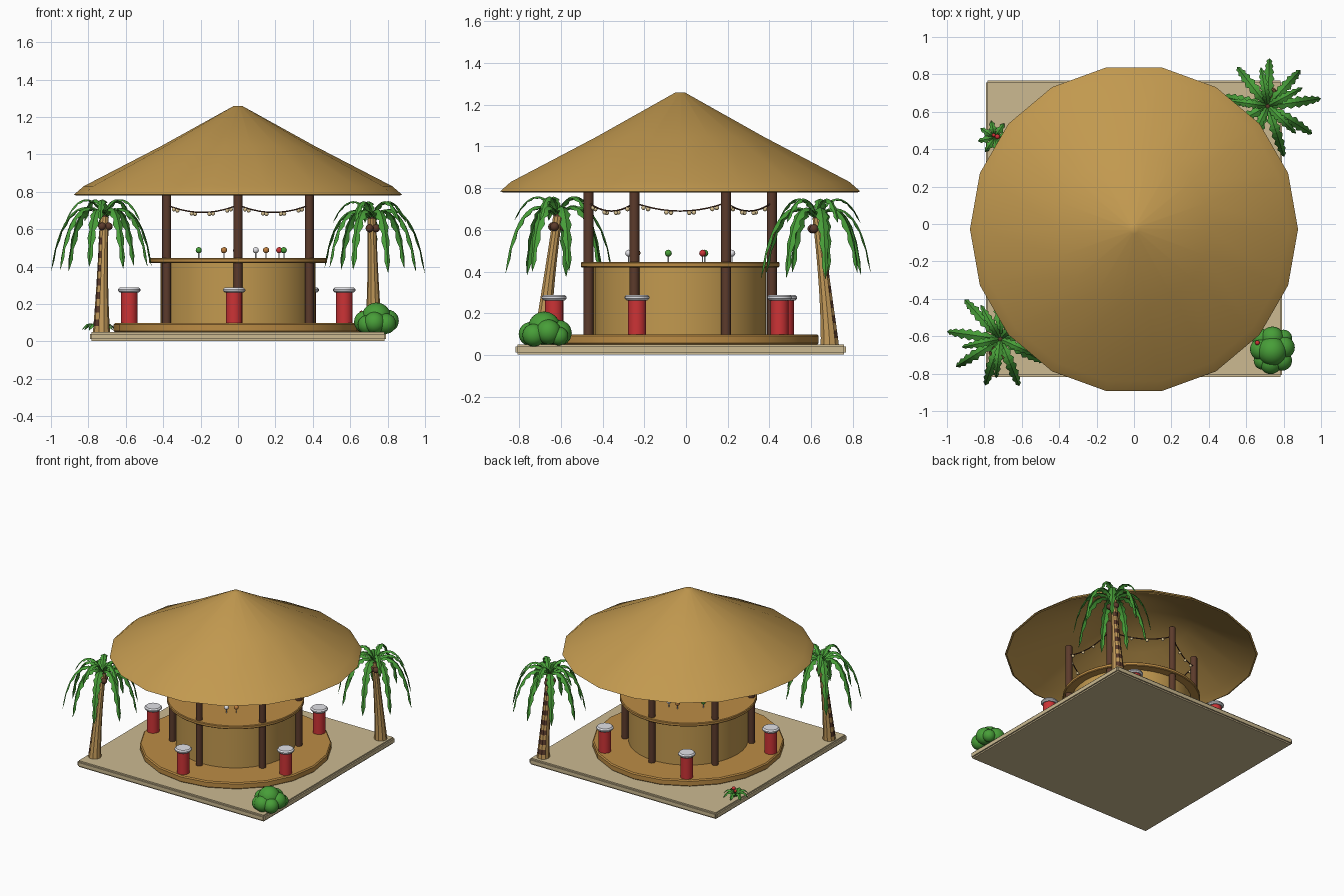
import bpy, bmesh, math, random
from mathutils import Vector

if "Cube" in bpy.data.objects:
    bpy.data.objects.remove(bpy.data.objects["Cube"])

random.seed(4)
CY = -0.028  # hut centre in y


def mat(name, *srgb):
    m = bpy.data.materials.new(name)
    m.diffuse_color = [((c + .055) / 1.055) ** 2.4 for c in srgb] + [1]
    m.use_nodes = True
    m.node_tree.nodes["Principled BSDF"].inputs["Base Color"].default_value = m.diffuse_color
    return m


SAND = mat("sand", .80, .73, .57)
STRAW = mat("straw", .76, .60, .31)
WOOD = mat("deck_wood", .74, .55, .27)
DARK = mat("dark_wood", .36, .23, .17)
RED = mat("red", .80, .20, .21)
WHITE = mat("white", .90, .90, .92)
GREEN = mat("leaf_green", .28, .62, .22)
BARK = mat("palm_bark", .76, .60, .35)
ORANGE = mat("orange", .75, .50, .25)
CREAM = mat("bulb_cream", .86, .77, .58)


def finish(name, bm, mats, smooth=35):
    me = bpy.data.meshes.new(name)
    bm.to_mesh(me)
    bm.free()
    for m in mats:
        me.materials.append(m)
    if smooth:
        me.shade_smooth()
        me.set_sharp_from_angle(angle=math.radians(smooth))
    ob = bpy.data.objects.new(name, me)
    bpy.context.collection.objects.link(ob)
    return ob


def lathe(name, profile, sides, mat_, x=0, y=CY, closed=False):
    """Revolve (radius, z) points about a vertical axis."""
    bm = bmesh.new()
    rings = [[bm.verts.new((x + r * math.cos(2 * math.pi * k / sides),
                            y + r * math.sin(2 * math.pi * k / sides), z))
              for k in range(sides)] for r, z in profile]
    pairs = list(zip(rings, rings[1:])) + ([(rings[-1], rings[0])] if closed else [])
    for a, b in pairs:
        for k in range(sides):
            j = (k + 1) % sides
            bm.faces.new((a[k], a[j], b[j], b[k]))
    bmesh.ops.remove_doubles(bm, verts=bm.verts, dist=1e-5)
    bmesh.ops.recalc_face_normals(bm, faces=bm.faces)
    return finish(name, bm, [mat_])


def disc(name, r, z0, z1, sides, mat_, x=0, y=CY, b=.005):
    return lathe(name, [(0, z0), (r - b, z0), (r, z0 + b), (r, z1 - b), (r - b, z1), (0, z1)],
                 sides, mat_, x, y)


def balls(name, places, mat_, sub=2):
    """Several spheres (x, y, z, radius) in one object."""
    bm = bmesh.new()
    for x, y, z, r in places:
        vs = bmesh.ops.create_icosphere(bm, subdivisions=sub, radius=r)["verts"]
        bmesh.ops.translate(bm, verts=vs, vec=(x, y, z))
    return finish(name, bm, [mat_], 60)


def bezier(p, t):
    k = ((1 - t) ** 3, 3 * t * (1 - t) ** 2, 3 * t * t * (1 - t), t ** 3)
    return sum((Vector(q) * w for q, w in zip(p, k)), Vector(p[0]) * 0)


def add_frond(bm, origin, ang, path, width, n=14):
    """Folded leaf with saw-tooth edges along an arching path of (reach, height)."""
    out = Vector((math.cos(ang), math.sin(ang), 0))
    side = Vector((-out.y, out.x, 0))
    rows = []
    for i in range(n + 1):
        t = i / n
        p = bezier(path, t)
        d = (bezier(path, min(1, t + .02)) - bezier(path, max(0, t - .02))).normalized()
        normal = out * -d.y + Vector((0, 0, d.x))
        mid = Vector(origin) + out * p.x + Vector((0, 0, p.y))
        w = width * (.25 + .75 * math.sin(math.pi * min(1, t * .8 + .15))) * (1 if i % 2 else .6)
        w = .001 if i == n else w
        rows.append([bm.verts.new(mid + side * s * w - normal * abs(s) * w * .45) for s in (-1, 0, 1)])
    for a, b in zip(rows, rows[1:]):
        for k in (0, 1):
            bm.faces.new((a[k], b[k], b[k + 1], a[k + 1]))


# sand base
bm = bmesh.new()
vs = bmesh.ops.create_cube(bm, size=1)["verts"]
bmesh.ops.scale(bm, verts=vs, vec=(1.585, 1.585, .048))
bmesh.ops.translate(bm, verts=vs, vec=(0, -.025, .026))
bmesh.ops.bevel(bm, geom=bm.edges[:], offset=.01, segments=2, affect='EDGES')
finish("sand_base", bm, [SAND])

# deck, bar wall, counter, thatched roof
disc("deck", .665, .048, .098, 20, WOOD, b=.008)
disc("bar_wall", .415, .09, .43, 36, STRAW)
disc("counter_top", .477, .42, .446, 36, WOOD)
lathe("thatched_roof", [(.865, .78), (.877, .785), (.825, .83), (.41, 1.045), (.025, 1.258), (0, 1.26),
                        (0, 1.245), (.41, 1.03), (.815, .817)], 18, STRAW, closed=True)

# six posts with string lights hung between them
corners = [(.44 * math.cos(math.radians(a)), CY + .44 * math.sin(math.radians(a)))
           for a in range(30, 390, 60)]
bulbs = []
for i, (x, y) in enumerate(corners):
    disc(f"post_{i + 1}", .024, .09, .80, 12, DARK, x, y, .002)
    x2, y2 = corners[(i + 1) % 6]

    def hang(t):
        return (x + (x2 - x) * t, y + (y2 - y) * t, .73 - .16 * t * (1 - t))
    cu = bpy.data.curves.new(f"light_wire_{i + 1}", 'CURVE')
    cu.dimensions = '3D'
    cu.bevel_depth, cu.bevel_resolution = .004, 1
    sp = cu.splines.new('POLY')
    sp.points.add(10)
    for k, pt in enumerate(sp.points):
        pt.co = (*hang(k / 10), 1)
    cu.materials.append(DARK)
    bpy.context.collection.objects.link(bpy.data.objects.new(f"light_wire_{i + 1}", cu))
    for t in (.1, .35, .6, .85):
        bx, by, bz = hang(t)
        bulbs.append((bx, by, bz - .01, .011))
balls("light_bulbs", bulbs, CREAM)

# fruit garnishes on thin sticks standing on the counter
fruit = {"lime": (GREEN, [(.245, -.085), (-.21, .09)]), "cherry": (RED, [(.22, .08)]),
         "orange": (ORANGE, [(.15, -.235), (-.075, .21)]), "ice": (WHITE, [(.095, -.275), (-.01, .22)])}
for name, (m, spots) in fruit.items():
    balls(f"{name}_garnish", [(x, y, .488, .017) for x, y in spots], m)
    for i, (x, y) in enumerate(spots):
        disc(f"{name}_stick_{i + 1}", .003, .44, .48, 6, WHITE, x, y, .001)

# five bar stools
for i in range(5):
    a = math.radians(-92 + 72 * i)
    x, y = .605 * math.cos(a), CY + .605 * math.sin(a)
    disc(f"stool_{i + 1}", .044, .09, .27, 20, RED, x, y, .003)
    disc(f"stool_seat_{i + 1}", .06, .262, .288, 20, WHITE, x, y, .009)


# palms: curved trunk with dark bark patches on one side, coconuts, fronds
LOW = [(0, 0), (.12, .13), (.25, .02), (.287, -.29)]
HIGH = [(0, 0), (.05, .13), (.15, .13), (.21, -.02)]


def palm(tag, base, top, first, patch_dir):
    bm = bmesh.new()
    n, sides = 17, 10
    rings = []
    for i in range(n + 1):
        t = i / n
        c = Vector((base[0] + (top[0] - base[0]) * t ** 1.4, base[1] + (top[1] - base[1]) * t ** 1.2,
                    .045 + (top[2] - .045) * t))
        r = .024 + .022 * (1 - t) ** 2
        rings.append([bm.verts.new(c + Vector((r * math.cos(k * math.tau / sides),
                                               r * math.sin(k * math.tau / sides), 0))) for k in range(sides)])
    for i in range(n):
        for k in range(sides):
            j = (k + 1) % sides
            f = bm.faces.new((rings[i][k], rings[i][j], rings[i + 1][j], rings[i + 1][k]))
            f.normal_update()
            f.material_index = int(i % 2 == 1 and f.normal.dot(Vector(patch_dir)) > .5)
    bm.faces.new(rings[-1])
    finish(f"{tag}_trunk", bm, [BARK, DARK])
    balls(f"{tag}_coconuts", [(top[0] + .028 * math.cos(a), top[1] + .028 * math.sin(a), top[2] - .05, .022)
                              for a in (-.6, -2.0, 1.6)], DARK)
    balls(f"{tag}_heart", [(*top, .022)], DARK)
    bm = bmesh.new()
    for k in range(9):
        s = 1 if k == 0 else random.uniform(.88, 1.0)
        add_frond(bm, top, math.radians(first + 40 * k), [(r * s, z * s) for r, z in LOW], .032)
    for k in range(5):
        add_frond(bm, top, math.radians(first + 20 + 72 * k), HIGH, .026)
    finish(f"{tag}_fronds", bm, [GREEN], 0)


palm("back_palm", (.725, .69), (.715, .63, .655), 8, (.2, .98, 0))
palm("front_palm", (-.73, -.69), (-.715, -.615, .665), 172, (-.98, -.2, 0))

# leafy bush at the front right corner, with one red blossom
balls("bush", [(.74, -.68, .13, .078), (.68, -.67, .105, .06), (.80, -.66, .11, .06), (.74, -.61, .105, .062),
               (.73, -.745, .10, .058), (.79, -.73, .095, .055), (.69, -.73, .09, .05), (.80, -.61, .09, .045),
               (.68, -.61, .09, .05)], GREEN, 3)
balls("bush_blossom", [(.66, -.635, .152, .013)], RED)

# small flowering plant at the back left corner
bm = bmesh.new()
for k in range(8):
    add_frond(bm, (-.745, .462, .055), k * math.tau / 8 + .2, [(0, 0), (.03, .06), (.07, .05), (.092, .005)], .021, 6)
finish("small_plant_leaves", bm, [GREEN], 0)
disc("small_plant_stem", .007, .05, .11, 8, DARK, -.737, .465, .001)
balls("small_plant_blossom", [(-.73, .467, .112, .014), (-.75, .475, .10, .011)], RED)
